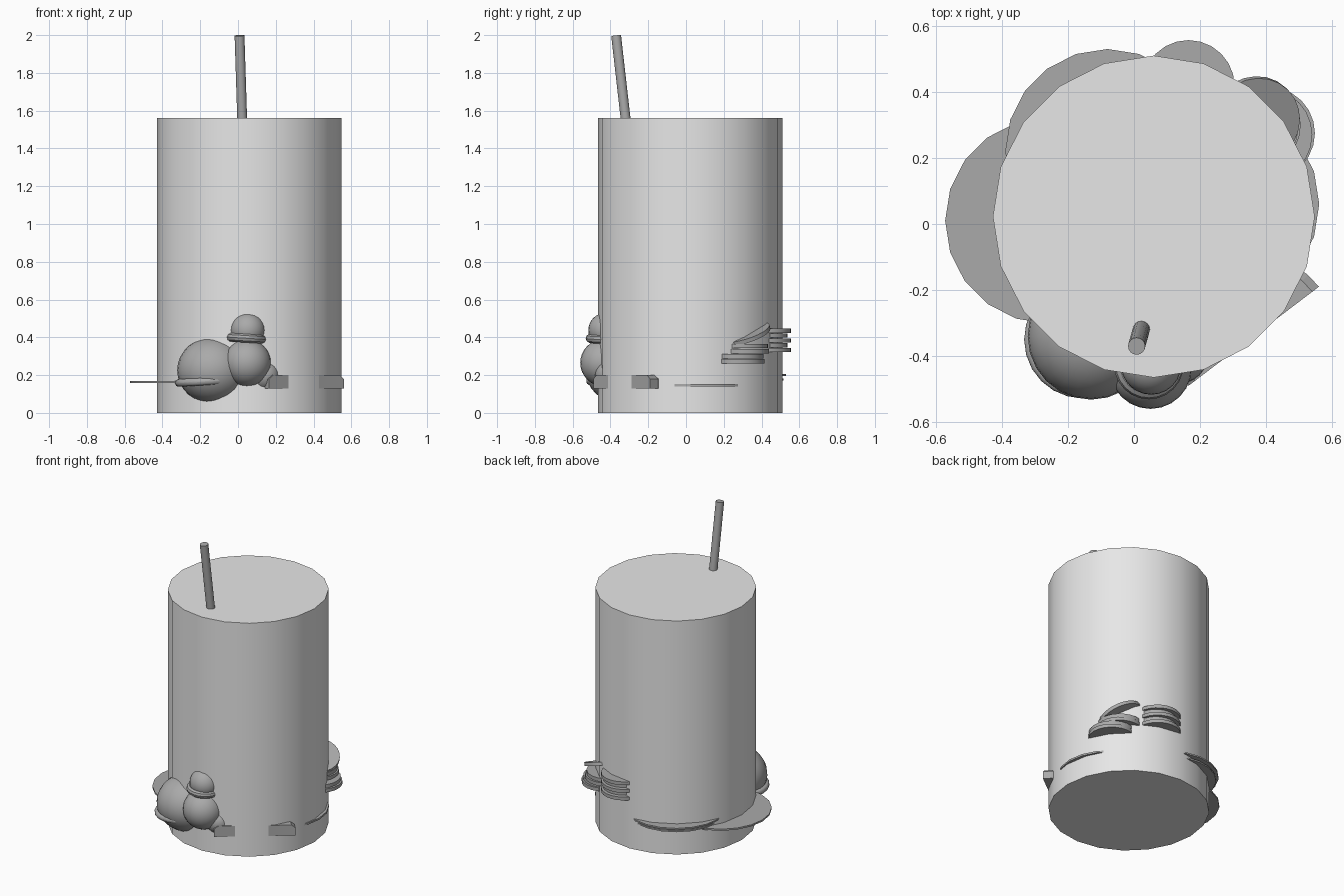
import bpy
import math
from mathutils import Vector

if "Cube" in bpy.data.objects:
    bpy.data.objects.remove(bpy.data.objects["Cube"], do_unlink=True)


def material(name, value):
    mat = bpy.data.materials.new(name)
    mat.use_nodes = True
    colour = (value, value, value, 1)
    mat.diffuse_color = colour
    mat.node_tree.nodes["Principled BSDF"].inputs["Base Color"].default_value = colour
    return mat


light_grey = material("light grey", 0.8)
mid_grey = material("mid grey", 0.4)


def finish(name, mat=mid_grey):
    obj = bpy.context.object
    obj.name = name
    obj.data.materials.append(mat)
    bpy.ops.object.shade_smooth_by_angle(angle=math.radians(35))
    return obj


def disc(name, centre, radius, depth, sides=20, normal=(0, 0, 1), mat=mid_grey):
    bpy.ops.mesh.primitive_cylinder_add(vertices=sides, radius=radius, depth=depth, location=centre)
    obj = finish(name, mat)
    obj.rotation_euler = Vector((0, 0, 1)).rotation_difference(Vector(normal)).to_euler()
    return obj


def ball(name, centre, radius, squash=1.0):
    bpy.ops.mesh.primitive_uv_sphere_add(segments=24, ring_count=16, radius=radius, location=centre)
    obj = finish(name)
    obj.scale.z = squash
    return obj


def ring(name, centre, major, minor, tilt):
    bpy.ops.mesh.primitive_torus_add(major_segments=24, minor_segments=10, major_radius=major,
                                     minor_radius=minor, location=centre, rotation=(0, tilt, 0))
    return finish(name)


# Tall tumbler and its leaning straw
disc("tumbler", (0.06, 0.0225, 0.78), 0.4875, 1.56, mat=light_grey)
low, high = Vector((0.036, -0.27, 1.12)), Vector((0.008, -0.37, 1.998))
disc("straw", (low + high) / 2, 0.026, (high - low).length, 16, high - low)

# Thin plates around the base
disc("left_plate", (-0.26, 0.01, 0.163), 0.312, 0.011)
disc("right_plate", (0.243, 0.06, 0.147), 0.318, 0.012)
disc("back_plate_upper", (-0.08, 0.22, 0.2), 0.31, 0.01)
disc("back_plate_lower", (-0.08, 0.22, 0.177), 0.295, 0.01)

# Stacks of round slices
for i in range(5):
    shift = 0.006 * (i % 2)
    disc(f"back_slice_{i}", (0.165 + shift, 0.417 - shift, 0.333 + 0.0255 * i),
         0.14 - 0.013 * (i % 2), 0.022, 24)
for i, (x, y) in enumerate([(0.408, 0.275), (0.4, 0.27), (0.365, 0.3), (0.358, 0.295)]):
    disc(f"side_slice_{i}", (x, y, 0.273 + 0.027 * i), 0.14, 0.023, 24)
disc("tilted_slice", (0.365, 0.31, 0.417), 0.14, 0.022, 24, (0.3, -0.3, 1))

# Round filled bun leaning on the front
ball("bun", (-0.13, -0.34, 0.225), 0.192, 0.92)
ball("bun_base", (-0.18, -0.36, 0.18), 0.12, 0.75)
filling = disc("bun_filling", (-0.155, -0.35, 0.168), 0.178, 0.04, 24, (-0.06, 0, 1))
bevel = filling.modifiers.new("round_edge", "BEVEL")
bevel.width = 0.018
bevel.segments = 4

# Ball figure with a collar
ball("body_ball", (0.05, -0.435, 0.265), 0.125)
ball("head_ball", (0.052, -0.425, 0.438), 0.092)
ball("small_ball", (0.14, -0.4, 0.2), 0.082)
ring("collar", (0.045, -0.425, 0.395), 0.082, 0.024, 0.06)

# Half-round wedge, its flat side outward
count = 16
radius, bottom, top = 0.248, 0.13, 0.2
verts = []
for z, r in ((bottom, radius), (0.18, radius), (top, radius - 0.025)):
    for i in range(count + 1):
        a = math.pi * i / count
        verts.append((r * math.cos(a), r * math.sin(a), z))
n = count + 1
faces = [tuple(reversed(range(n))), tuple(range(2 * n, 3 * n))]
for level in range(2):
    for i in range(n):
        a, b = level * n + i, level * n + (i + 1) % n
        faces.append((a, b, b + n, a + n))
mesh = bpy.data.meshes.new("half_round_wedge")
mesh.from_pydata(verts, [], faces)
mesh.materials.append(mid_grey)
wedge = bpy.data.objects.new("half_round_wedge", mesh)
wedge.location = (0.3625, -0.34, 0)
wedge.rotation_euler.z = math.atan2(0.3, 0.395)
bpy.context.collection.objects.link(wedge)
